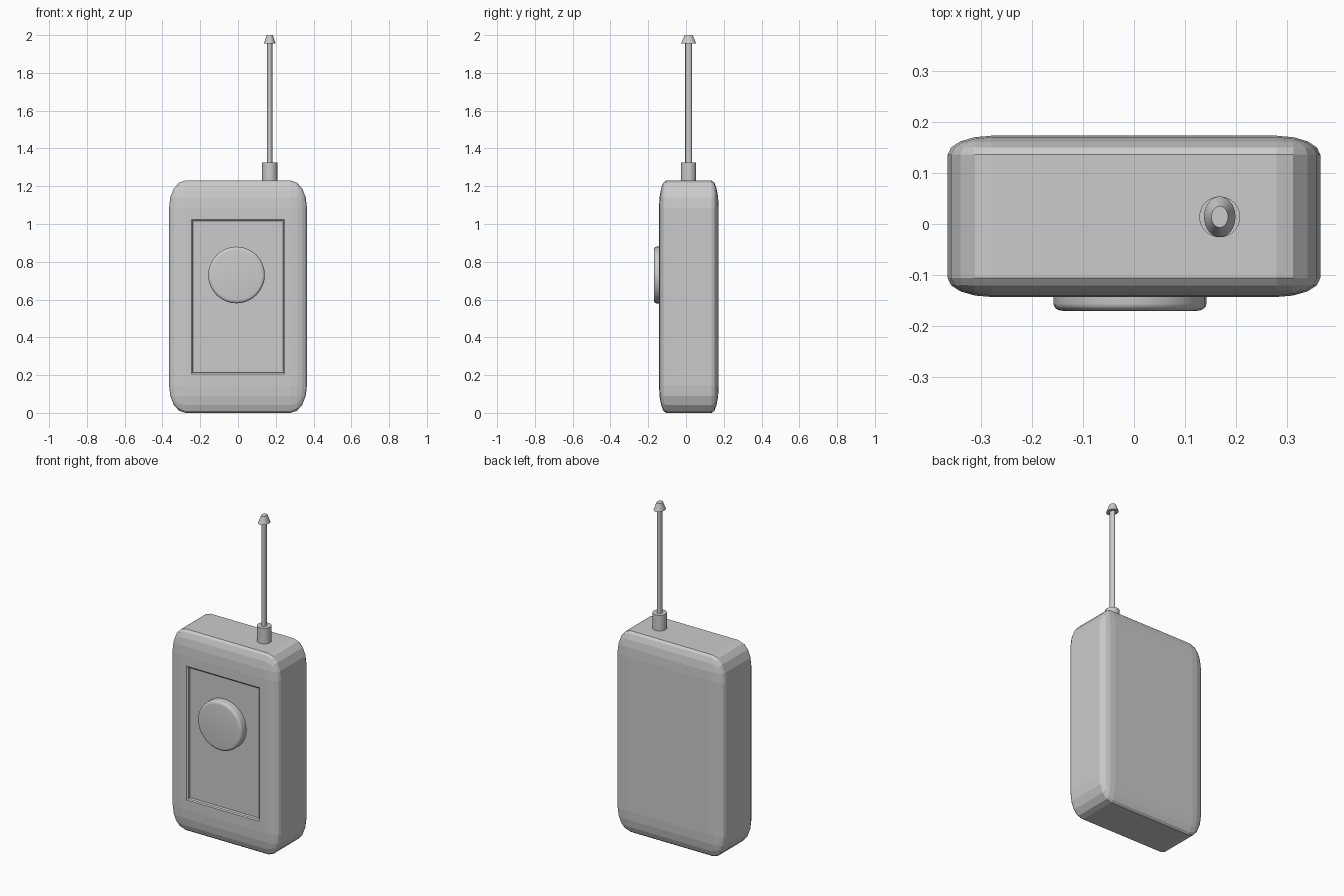
import bpy, bmesh, math
from mathutils import Matrix, Vector

if "Cube" in bpy.data.objects:
    bpy.data.objects.remove(bpy.data.objects["Cube"])


def finish(bm, name, smooth=None):
    bmesh.ops.recalc_face_normals(bm, faces=bm.faces[:])
    me = bpy.data.meshes.new(name)
    bm.to_mesh(me)
    bm.free()
    ob = bpy.data.objects.new(name, me)
    bpy.context.collection.objects.link(ob)
    if smooth:
        bpy.ops.object.select_all(action='DESELECT')
        ob.select_set(True)
        bpy.context.view_layer.objects.active = ob
        bpy.ops.object.shade_smooth_by_angle(angle=math.radians(smooth))
    return ob


def lathe(name, profile, centre, sides, scale=(1, 1), tilt=0.0):
    """Stack rings of (radius, height) along z, capped at both ends."""
    bm = bmesh.new()
    rings = []
    for r, h in profile:
        rings.append([bm.verts.new((r * scale[0] * math.cos(a), r * scale[1] * math.sin(a), h))
                      for a in (2 * math.pi * i / sides for i in range(sides))])
    for lo, hi in zip(rings, rings[1:]):
        for i in range(sides):
            j = (i + 1) % sides
            bm.faces.new((lo[i], lo[j], hi[j], hi[i]))
    bm.faces.new(rings[0][::-1])
    bm.faces.new(rings[-1])
    bm.transform(Matrix.Translation(centre) @ Matrix.Rotation(tilt, 4, 'X'))
    return finish(bm, name, 35)


# Case: bevelled cube stretched to size, with a recessed front panel
bm = bmesh.new()
bmesh.ops.create_cube(bm, size=2)
bmesh.ops.bevel(bm, geom=bm.edges[:], offset=0.235, segments=4, profile=0.5, affect='EDGES')
bm.transform(Matrix.Translation((0, 0.015, 0.615)) @ Matrix.Diagonal((0.365, 0.158, 0.615, 1)))
bm.normal_update()
panel = min(bm.faces, key=lambda f: (round(f.calc_center_median().y, 4), -f.calc_area()))
for half_x, half_z, y in ((0.247, 0.409, -0.143), (0.24, 0.402, -0.138), (0.238, 0.40, -0.122)):
    bmesh.ops.inset_individual(bm, faces=[panel], thickness=0.002)
    for v in panel.verts:
        v.co = Vector((math.copysign(half_x, v.co.x), y,
                       0.615 + math.copysign(half_z, v.co.z - 0.615)))
finish(bm, "case")

# Round push button with softened rim, facing -y
rim = [(0.150 - 0.018 * (1 - math.cos(a)), 0.028 + 0.014 * math.sin(a))
       for a in (math.pi / 2 * i / 4 for i in range(5))]
lathe("push_button", [(0.150, -0.01)] + rim, (-0.008, -0.128, 0.73), 32, tilt=math.pi / 2)

# Aerial: socket, slightly oval rod and tapered tip
ax, ay = 0.168, 0.014
lathe("aerial_socket", [(0.04, 1.20), (0.04, 1.325)], (ax, ay, 0), 32)
lathe("aerial_rod", [(0.018, 1.30), (0.018, 1.97)], (ax, ay, 0), 32, (0.77, 1))
lathe("aerial_tip", [(0.04, 1.955), (0.021, 2.0)], (ax, ay, 0), 32, (0.77, 1))
